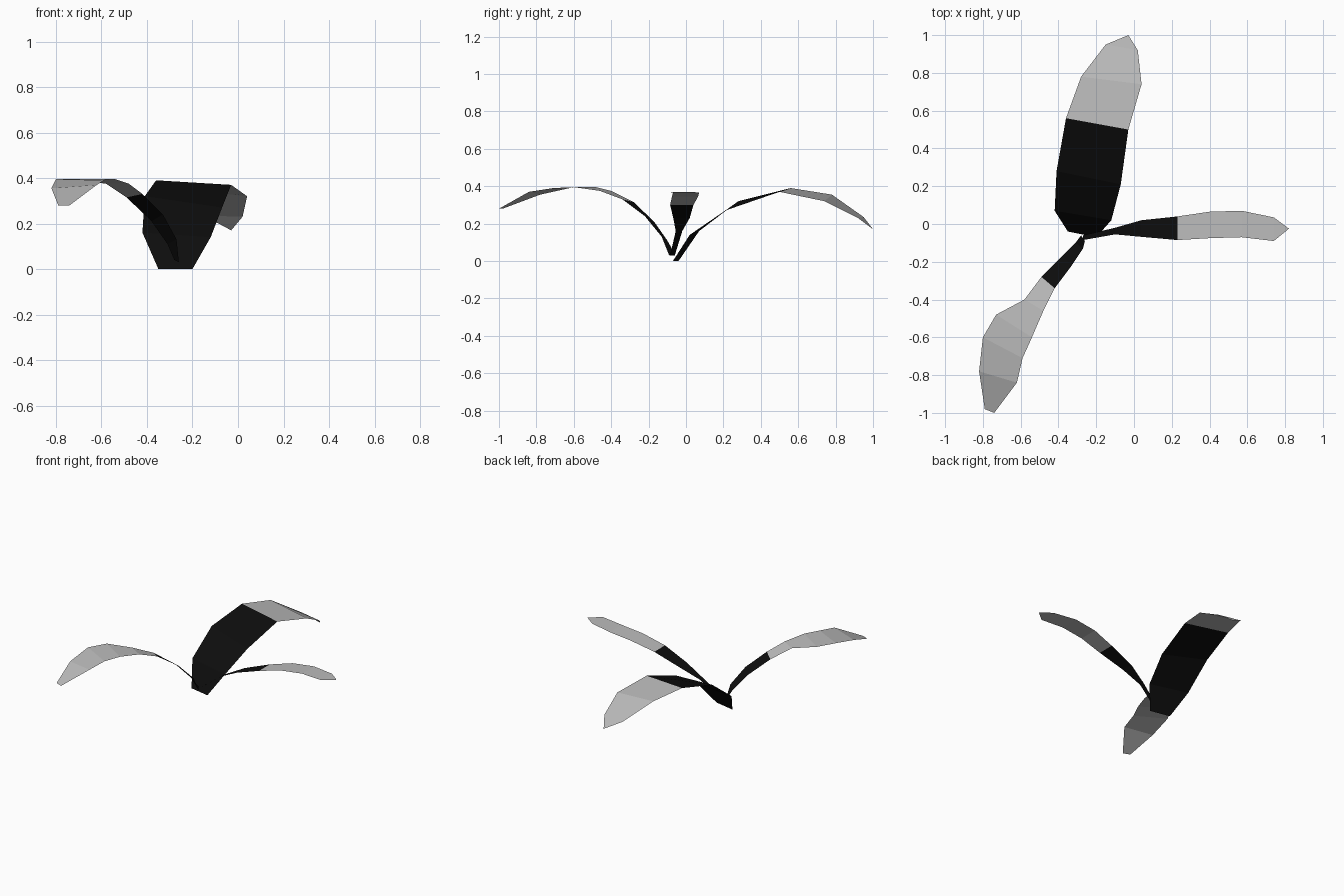
import bpy
import bmesh

cube = bpy.data.objects.get("Cube")
if cube:
    bpy.data.objects.remove(cube, do_unlink=True)


def make_material(name, value):
    material = bpy.data.materials.new(name)
    colour = (value, value, value, 1.0)
    material.diffuse_color = colour
    material.use_nodes = True
    shader = next(n for n in material.node_tree.nodes if n.type == 'BSDF_PRINCIPLED')
    shader.inputs["Base Color"].default_value = colour
    shader.inputs["Roughness"].default_value = 0.9
    return material


black = make_material("stem black", 0.004)
grey = make_material("leaf grey", 0.5)


def make_leaf(name, left_edge, right_edge, dark_rows):
    """Skin a thin blade between two edge curves, running from base to tip.

    The first dark_rows strips are black and the rest grey. Where both
    edges meet in one point, the blade ends in a triangle.
    """
    bm = bmesh.new()
    rows = []
    for left, right in zip(left_edge, right_edge):
        a = bm.verts.new(left)
        b = a if left == right else bm.verts.new(right)
        rows.append((a, b))
    for i, (near, far) in enumerate(zip(rows, rows[1:])):
        corners = [near[0], near[1], far[1]]
        if far[0] != far[1]:
            corners.append(far[0])
        face = bm.faces.new(corners)
        face.material_index = 0 if i < dark_rows else 1
        face.smooth = False
    mesh = bpy.data.meshes.new(name)
    bm.to_mesh(mesh)
    bm.free()
    mesh.materials.append(black)
    mesh.materials.append(grey)
    leaf = bpy.data.objects.new(name, mesh)
    bpy.context.collection.objects.link(leaf)
    return leaf


# Broad leaf arching to the back
tip = (-0.03, 1.0, 0.17)
make_leaf(
    "back_leaf",
    [(-0.35, -0.04, 0), (-0.42, 0.07, 0.16), (-0.41, 0.28, 0.32),
     (-0.36, 0.56, 0.39), (-0.28, 0.78, 0.355), (-0.15, 0.95, 0.235), tip],
    [(-0.2, -0.07, 0), (-0.12, 0.02, 0.14), (-0.07, 0.21, 0.27),
     (-0.03, 0.5, 0.37), (0.04, 0.74, 0.32), (0.02, 0.92, 0.23), tip],
    dark_rows=3)

# Slender leaf to the left, level across its width: x, height, two sides
profile = [
    (-0.27, 0.03, -0.06, -0.085), (-0.1, 0.16, -0.02, -0.055),
    (0.04, 0.23, 0.02, -0.068), (0.23, 0.3, 0.04, -0.085),
    (0.4, 0.345, 0.065, -0.075), (0.57, 0.365, 0.07, -0.07),
    (0.74, 0.37, 0.035, -0.09), (0.82, 0.37, -0.025, -0.025),
]
make_leaf(
    "left_leaf",
    [(x, left, z) for x, z, left, right in profile],
    [(x, right, z) for x, z, left, right in profile],
    dark_rows=3)

# Twisted leaf drooping to the front right
make_leaf(
    "front_right_leaf",
    [(-0.26, -0.09, 0.03), (-0.27, -0.13, 0.13), (-0.33, -0.22, 0.24),
     (-0.42, -0.34, 0.33), (-0.48, -0.46, 0.375), (-0.54, -0.6, 0.395),
     (-0.59, -0.71, 0.39), (-0.62, -0.84, 0.37), (-0.74, -1.0, 0.28)],
    [(-0.28, -0.06, 0.04), (-0.31, -0.1, 0.11), (-0.38, -0.17, 0.21),
     (-0.49, -0.28, 0.315), (-0.58, -0.4, 0.375), (-0.73, -0.48, 0.395),
     (-0.8, -0.6, 0.395), (-0.82, -0.78, 0.355), (-0.79, -0.98, 0.28)],
    dark_rows=3)
